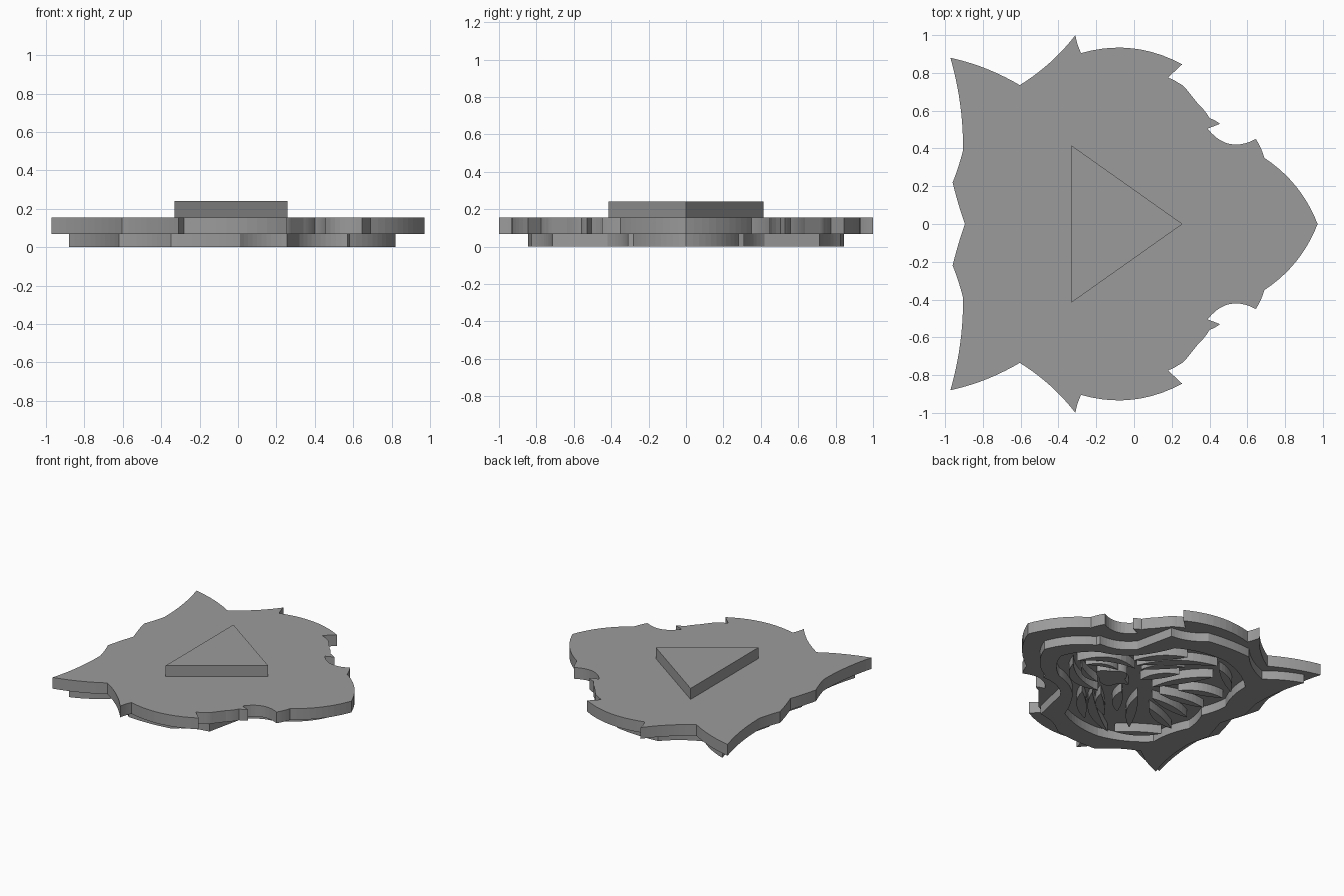
import bpy, bmesh, math
from mathutils import Vector

if "Cube" in bpy.data.objects:
    bpy.data.objects.remove(bpy.data.objects["Cube"])

grey = bpy.data.materials.new("grey plastic")
grey.diffuse_color = (0.33, 0.33, 0.33, 1)
grey.use_nodes = True
grey.node_tree.nodes["Principled BSDF"].inputs["Base Color"].default_value = grey.diffuse_color


def arc(p, q, sag, n=10):
    """Points from p up to (not including) q, bowed by sag to the right of travel."""
    p, q = Vector(p), Vector(q)
    d = q - p
    if abs(sag) < 1e-4:
        return [p]
    nrm = Vector((d.y, -d.x)).normalized()
    return [p + d * (i / n) + nrm * (4 * sag * (i / n) * (1 - i / n)) for i in range(n)]


def half_path(rows):
    """Rows are x, y, bow towards the next point; the last row ends the path."""
    pts = []
    for a, b in zip(rows, rows[1:]):
        pts += arc(a[:2], b[:2], a[2])
    return pts + [Vector(rows[-1][:2])]


def mirrored(rows):
    """Closed outline from a half path running from y = 0 to y = 0."""
    pts = half_path(rows)
    return pts + [Vector((p.x, -p.y)) for p in reversed(pts[1:-1])]


def crescent(p, q, outer, inner):
    return arc(p, q, outer) + arc(q, p, -inner)


def flip(pts):
    return [Vector((p.x, -p.y)) for p in reversed(pts)]


def slab(name, loops, z0, z1):
    """Extrude closed loops (nested loops become holes) between two heights."""
    cu = bpy.data.curves.new(name, 'CURVE')
    cu.dimensions = '2D'
    cu.fill_mode = 'BOTH'
    cu.extrude = (z1 - z0) / 2
    for pts in loops:
        sp = cu.splines.new('POLY')
        sp.points.add(len(pts) - 1)
        for sv, p in zip(sp.points, pts):
            sv.co = (p.x, p.y, 0, 1)
        sp.use_cyclic_u = True
    tmp = bpy.data.objects.new(name + "_curve", cu)
    bpy.context.collection.objects.link(tmp)
    dg = bpy.context.evaluated_depsgraph_get()
    me = bpy.data.meshes.new_from_object(tmp.evaluated_get(dg))
    bpy.data.objects.remove(tmp)
    bm = bmesh.new()
    bm.from_mesh(me)
    bmesh.ops.remove_doubles(bm, verts=bm.verts, dist=1e-4)
    bmesh.ops.recalc_face_normals(bm, faces=bm.faces)
    bmesh.ops.translate(bm, verts=bm.verts, vec=(0, 0, (z0 + z1) / 2))
    for f in bm.faces:
        f.smooth = False
    bm.to_mesh(me)
    bm.free()
    me.name = name
    me.materials.clear()
    me.materials.append(grey)
    ob = bpy.data.objects.new(name, me)
    bpy.context.collection.objects.link(ob)
    return ob


# Backing plate with ears, cheek fur and chin
plate = [(.972, 0, .036), (.69, .35, .004), (.645, .45, -.055), (.39, .505, 0),
         (.455, .53, .003), (.40, .56, .004), (.34, .635, 0), (.28, .71, .004),
         (.235, .747, .002), (.18, .775, 0), (.255, .845, .055), (-.28, .905, -.004),
         (-.31, 1.0, -.018), (-.605, .735, .016), (-.972, .88, -.018),
         (-.905, .39, -.003), (-.96, .22, .003), (-.895, 0, 0)]
slab("backing_plate", [mirrored(plate)], .068, .155)

# Triangular grip on top
slab("triangle_grip", [[Vector(p) for p in ((.257, 0), (-.33, .415), (-.33, -.415))]],
     .155, .24)

# Raised rim of the stamp
rim = [(.82, 0, .035), (.58, .28, 0), (.57, .31, -.035), (.32, .42, 0),
       (.255, .715, -.025), (.01, .825, .012), (-.35, .84, -.02),
       (-.62, .66, .015), (-.88, .81, -.02),
       (-.81, .36, 0), (-.85, .2, 0), (-.79, 0, 0)]
rim_hole = [(.67, 0, .025), (.50, .22, -.02), (.26, .36, -.01), (.13, .60, .03),
            (-.25, .69, .03), (-.60, .50, -.02), (-.67, .2, .01), (-.62, 0, 0)]
slab("stamp_rim", [mirrored(rim), mirrored(rim_hole)], 0, .07)

# Raised face details, built once and mirrored
details = {
    "muzzle_line": ((.54, .02), (.16, .20), .11, .045),
    "lip": ((.46, .02), (.24, .11), .05, .01),
    "lower_cheek_stripe": ((.24, .28), (-.02, .56), .05, -.02),
    "upper_cheek_stripe": ((.18, .24), (-.26, .60), .08, .015),
    "cheek_tuft": ((.12, .22), (-.10, .44), .05, -.01),
    "eye": ((.03, .10), (-.13, .34), .05, -.02),
    "brow": ((-.10, .08), (-.34, .46), .05, -.02),
    "inner_forehead_stripe": ((-.20, .04), (-.56, .09), .03, -.03),
    "outer_forehead_stripe": ((-.27, .16), (-.58, .28), .045, -.015),
    "temple_stripe": ((-.30, .57), (-.57, .38), .04, -.015),
}
for name, spec in details.items():
    shape = crescent(*spec)
    slab(name + "_left", [shape], 0, .07)
    slab(name + "_right", [flip(shape)], 0, .07)

# Nose
nose = [(.34, 0, .01), (.27, .06, .02), (.16, .11, .01), (.12, .04, 0), (.05, 0, 0)]
slab("nose", [mirrored(nose)], 0, .07)
